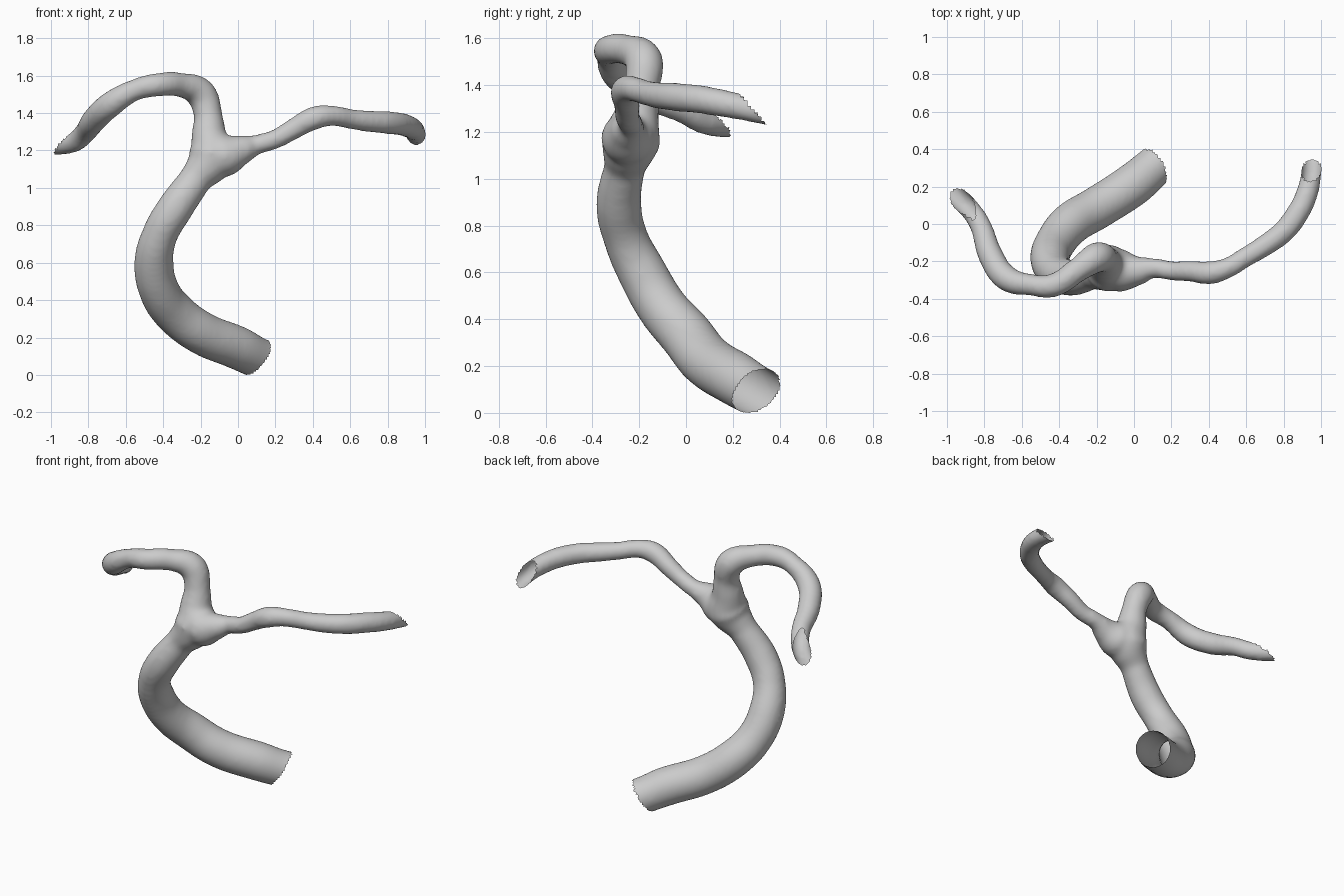
import bpy, bmesh
from mathutils import Vector

if "Cube" in bpy.data.objects:
    bpy.data.objects.remove(bpy.data.objects["Cube"])

# Centrelines: x, y, z, radius
TRUNK = [(.25, .43, .04, .108), (.10, .30, .095, .11), (0, .215, .145, .117),
         (-.2, .085, .228, .116), (-.34, 0, .335, .115), (-.42, -.1, .45, .109),
         (-.45, -.187, .6, .106), (-.418, -.258, .75, .096), (-.338, -.287, .89, .098),
         (-.225, -.262, 1.05, .088), (-.142, -.235, 1.17, .13), (-.155, -.21, 1.28, .095),
         (-.16, -.19, 1.39, .076), (-.2, -.18, 1.505, .083), (-.3, -.245, 1.55, .066),
         (-.43, -.328, 1.552, .064), (-.55, -.325, 1.525, .058), (-.68, -.29, 1.448, .07),
         (-.768, -.165, 1.365, .068), (-.82, -.01, 1.295, .058), (-.87, .07, 1.25, .056),
         (-.95, .15, 1.235, .058), (-1.04, .24, 1.23, .058)]
BRANCH = [(-.14, -.235, 1.17, .11), (-.06, -.25, 1.178, .115), (.02, -.25, 1.205, .08),
          (.1, -.235, 1.232, .053), (.2, -.25, 1.262, .052), (.3, -.252, 1.318, .057),
          (.41, -.26, 1.375, .064), (.5, -.235, 1.387, .055), (.6, -.175, 1.37, .054),
          (.7, -.115, 1.357, .058), (.8, -.04, 1.35, .062), (.87, .05, 1.342, .062),
          (.92, .15, 1.325, .06), (.945, .25, 1.305, .056), (.955, .42, 1.27, .056)]

# Open mouths: point on the rim plane, outward normal
MOUTHS = [((.1, .3, .095), (.72, .42, -.55)),
          ((-.91, .13, 1.24), (-.42, .36, .68)),
          ((.945, .285, 1.3), (0, .75, .66))]


def tube_mesh(points):
    """Round tube with varying radius along a smooth path."""
    curve = bpy.data.curves.new("path", "CURVE")
    curve.dimensions = "3D"
    curve.bevel_depth = 1
    curve.bevel_resolution = 8
    curve.resolution_u = 8
    curve.use_fill_caps = True
    spline = curve.splines.new("BEZIER")
    spline.bezier_points.add(len(points) - 1)
    for bp, (x, y, z, r) in zip(spline.bezier_points, points):
        bp.co = (x, y, z)
        bp.radius = r
        bp.handle_left_type = bp.handle_right_type = "AUTO"
    ob = bpy.data.objects.new("path", curve)
    bpy.context.collection.objects.link(ob)
    bpy.context.view_layer.update()
    deps = bpy.context.evaluated_depsgraph_get()
    mesh = bpy.data.meshes.new_from_object(ob.evaluated_get(deps))
    bpy.data.objects.remove(ob)
    return mesh


# Gather both tubes, then fuse them into one skin
bm = bmesh.new()
for path in (TRUNK, BRANCH):
    bm.from_mesh(tube_mesh(path))
bmesh.ops.remove_doubles(bm, verts=bm.verts, dist=.0005)
bmesh.ops.recalc_face_normals(bm, faces=bm.faces)
mesh = bpy.data.meshes.new("forked_tube")
bm.to_mesh(mesh)
bm.free()
tube = bpy.data.objects.new("forked_tube", mesh)
bpy.context.collection.objects.link(tube)
remesh = tube.modifiers.new("fuse", "REMESH")
remesh.mode = "VOXEL"
remesh.voxel_size = .015
smooth = tube.modifiers.new("soften", "SMOOTH")
smooth.factor = .5
smooth.iterations = 12
bpy.context.view_layer.update()
deps = bpy.context.evaluated_depsgraph_get()
skin = bpy.data.meshes.new_from_object(tube.evaluated_get(deps))
tube.modifiers.clear()
tube.data = skin

# Open the three ragged mouths
bm = bmesh.new()
bm.from_mesh(skin)
for point, normal in MOUTHS:
    p, n = Vector(point), Vector(normal)
    beyond = []
    for f in bm.faces:
        d = f.calc_center_median() - p
        if d.length < .33 and d.dot(n) > 0:
            beyond.append(f)
    bmesh.ops.delete(bm, geom=beyond, context="FACES")

# Rest on the ground
low = min(v.co.z for v in bm.verts)
bmesh.ops.translate(bm, verts=bm.verts, vec=(0, 0, -low))
for f in bm.faces:
    f.smooth = True
bm.to_mesh(skin)
bm.free()

# Plain grey skin
grey = bpy.data.materials.new("light_grey")
grey.use_nodes = True
colour = (.6, .6, .6, 1)
grey.diffuse_color = colour
grey.node_tree.nodes["Principled BSDF"].inputs["Base Color"].default_value = colour
skin.materials.clear()
skin.materials.append(grey)
